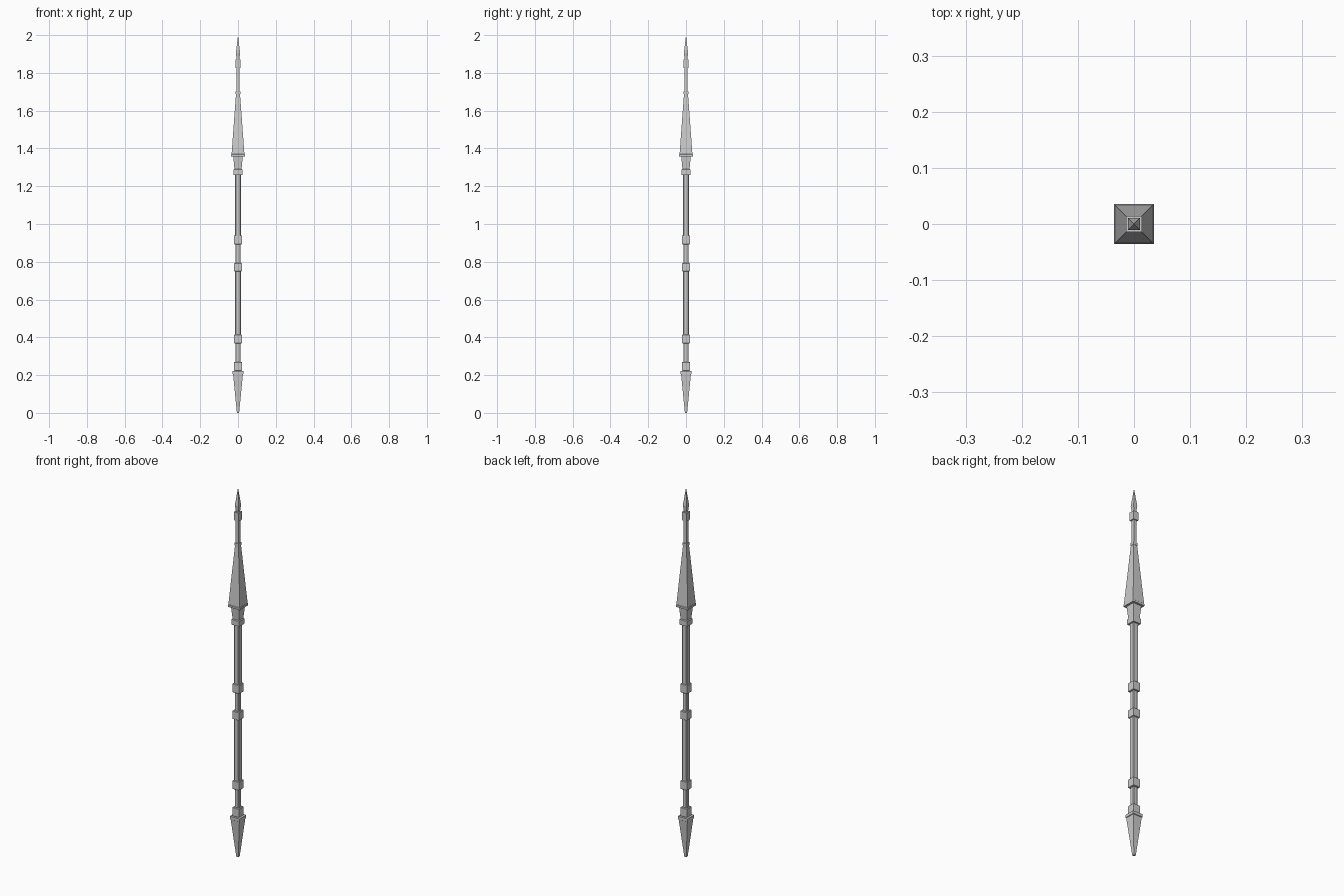
import bpy, bmesh

if "Cube" in bpy.data.objects:
    bpy.data.objects.remove(bpy.data.objects["Cube"])


def square_loft(name, profile, chamfer=0.0):
    """Stack of square sections (half width, z); half width 0 makes a point.
    chamfer cuts the four corners by that fraction of the half width."""
    bm = bmesh.new()
    rings = []
    for w, z in profile:
        if w == 0:
            rings.append([bm.verts.new((0, 0, z))])
            continue
        c = w * (1 - chamfer)
        if chamfer:
            pts = [(w, -c), (w, c), (c, w), (-c, w), (-w, c), (-w, -c), (-c, -w), (c, -w)]
        else:
            pts = [(w, -w), (w, w), (-w, w), (-w, -w)]
        rings.append([bm.verts.new((x, y, z)) for x, y in pts])
    for a, b in zip(rings, rings[1:]):
        n = max(len(a), len(b))
        for i in range(n):
            j = (i + 1) % n
            if len(b) == 1:
                bm.faces.new((a[i], a[j], b[0]))
            else:
                bm.faces.new((a[i], a[j], b[j], b[i]))
    for r in (rings[0], rings[-1]):
        if len(r) > 1:
            bm.faces.new(r)
    bmesh.ops.recalc_face_normals(bm, faces=bm.faces)
    me = bpy.data.meshes.new(name)
    bm.to_mesh(me)
    bm.free()
    ob = bpy.data.objects.new(name, me)
    bpy.context.collection.objects.link(ob)
    return ob


# Butt spike with its rim
square_loft("butt_spike", [(0.006, 0), (0.026, 0.205), (0.029, 0.207), (0.029, 0.222)])

# Shaft sections, slimmer at the grips
for name, w, z0, z1 in [("lower_grip", 0.0125, 0.22, 0.38),
                        ("middle_shaft", 0.0150, 0.38, 0.77),
                        ("upper_grip", 0.0125, 0.76, 0.91),
                        ("upper_shaft", 0.0150, 0.91, 1.28)]:
    square_loft(name, [(w, z0), (w, z1)], 0.25)

# Square bands around the shaft
for i, (z0, z1) in enumerate([(0.222, 0.27), (0.368, 0.415), (0.748, 0.793), (0.892, 0.94)]):
    square_loft(f"shaft_band_{i + 1}", [(0.018, z0), (0.020, z0 + 0.002),
                                        (0.020, z1 - 0.002), (0.018, z1)])

# Socket below the head
square_loft("head_socket", [(0.023, 1.26), (0.023, 1.288), (0.019, 1.291), (0.025, 1.36)])

# Long tapering head with its rim
square_loft("tapered_head", [(0.036, 1.358), (0.036, 1.368), (0.034, 1.370), (0.0105, 1.69)])
square_loft("head_ring", [(0.012, 1.688), (0.012, 1.702)])

# Thin neck, top collar and point
square_loft("thin_neck", [(0.009, 1.70), (0.009, 1.83)])
square_loft("top_collar", [(0.0143, 1.825), (0.0143, 1.87)])
square_loft("point", [(0.007, 1.868), (0.011, 1.905), (0, 2.0)])
